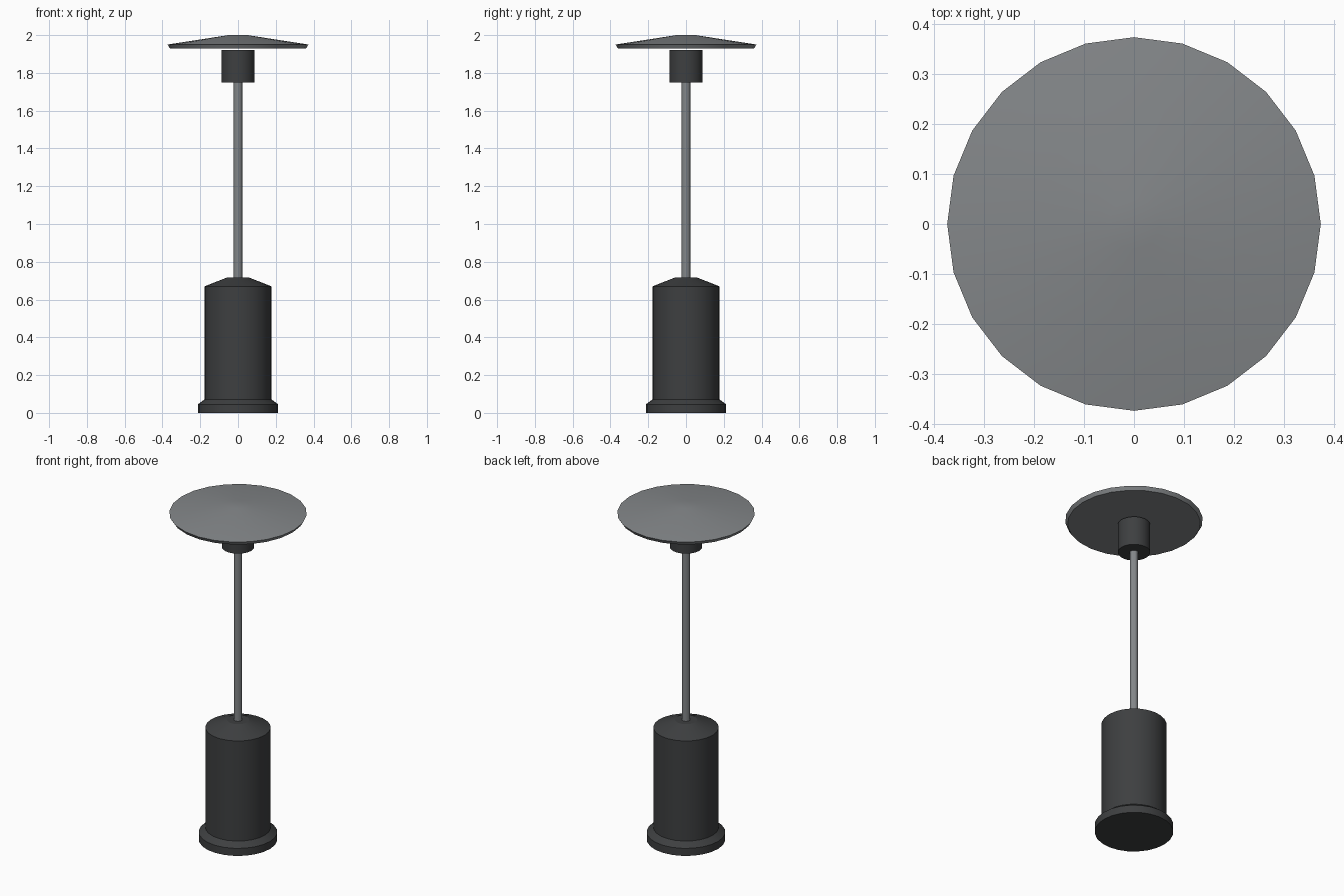
import bpy, bmesh, math

if "Cube" in bpy.data.objects:
    bpy.data.objects.remove(bpy.data.objects["Cube"])


def material(name, value):
    m = bpy.data.materials.new(name)
    m.diffuse_color = (value * 0.95, value, value * 1.04, 1)
    m.use_nodes = True
    m.node_tree.nodes["Principled BSDF"].inputs["Base Color"].default_value = m.diffuse_color
    return m


dark = material("dark_steel", 0.05)
light = material("brushed_steel", 0.24)


def lathe(name, profile, mat, sides=24):
    """Closed solid of revolution from (radius, height) points, bottom to top."""
    bm = bmesh.new()
    rings = [[bm.verts.new((r * math.cos(2 * math.pi * i / sides),
                            r * math.sin(2 * math.pi * i / sides), z))
              for i in range(sides)] for r, z in profile]
    for a, b in zip(rings, rings[1:]):
        for i in range(sides):
            j = (i + 1) % sides
            bm.faces.new((a[i], a[j], b[j], b[i]))
    bm.faces.new(rings[0][::-1])
    bm.faces.new(rings[-1])
    mesh = bpy.data.meshes.new(name)
    bm.to_mesh(mesh)
    bm.free()
    mesh.materials.append(mat)
    obj = bpy.data.objects.new(name, mesh)
    bpy.context.collection.objects.link(obj)
    bpy.ops.object.select_all(action='DESELECT')
    obj.select_set(True)
    bpy.context.view_layer.objects.active = obj
    bpy.ops.object.shade_smooth_by_angle(angle=math.radians(20))
    return obj


# Flared foot with chamfered shoulder
lathe("base_foot", [(0.213, 0), (0.213, 0.045), (0.177, 0.072)], dark)
# Gas tank housing with sloped lid
lathe("tank_housing", [(0.177, 0.06), (0.177, 0.67)], dark)
lathe("housing_lid", [(0.177, 0.67), (0.06, 0.716)], dark)
# Pole
lathe("pole", [(0.023, 0.70), (0.023, 1.755)], light, 16)
# Burner drum below the hood
lathe("burner", [(0.088, 1.748), (0.088, 1.921)], dark)
# Shallow conical reflector hood with turned-in rim
lathe("reflector_hood", [(0.36, 1.929), (0.373, 1.95), (0.05, 2.0)], light)
